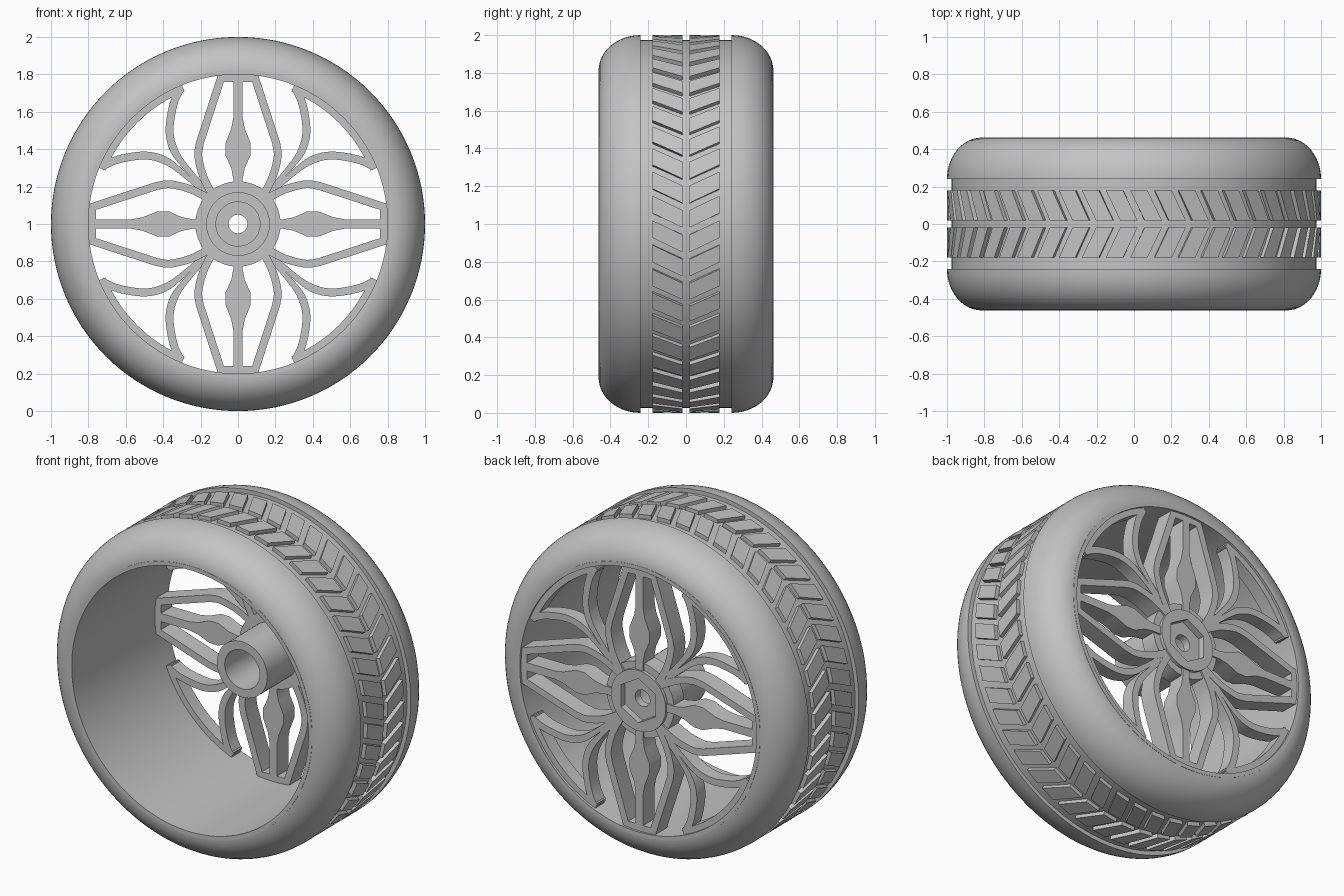
import bpy, bmesh, math
from mathutils import Vector

if "Cube" in bpy.data.objects:
    bpy.data.objects.remove(bpy.data.objects["Cube"], do_unlink=True)

GREY = (0.55, 0.55, 0.55, 1)
mat = bpy.data.materials.new("plain_grey")
mat.use_nodes = True
mat.diffuse_color = GREY
mat.node_tree.nodes["Principled BSDF"].inputs["Base Color"].default_value = GREY

PETAL_DEPTH = (0.34, 0.45)
ARC_DEPTH = (0.365, 0.448)


def finish(bm, name, smooth=30):
    bmesh.ops.recalc_face_normals(bm, faces=bm.faces)
    mesh = bpy.data.meshes.new(name)
    bm.to_mesh(mesh)
    bm.free()
    obj = bpy.data.objects.new(name, mesh)
    bpy.context.collection.objects.link(obj)
    mesh.materials.append(mat)
    if smooth:
        bpy.ops.object.select_all(action="DESELECT")
        obj.select_set(True)
        bpy.context.view_layer.objects.active = obj
        bpy.ops.object.shade_smooth_by_angle(angle=math.radians(smooth))
    return obj


def polar(angle, y, r):
    return Vector((r * math.sin(angle), y, 1 + r * math.cos(angle)))


def lathe(name, profile, sides=128):
    """Spin a closed (y, radius) profile around the axle."""
    bm = bmesh.new()
    rings = [[bm.verts.new(polar(math.tau * i / sides, y, r)) for y, r in profile]
             for i in range(sides)]
    n = len(profile)
    for i in range(sides):
        a, b = rings[i], rings[(i + 1) % sides]
        for j in range(n):
            k = (j + 1) % n
            bm.faces.new((a[j], a[k], b[k], b[j]))
    return finish(bm, name)


def prism(bm, low, high):
    """Closed solid between two matching loops of points."""
    a = [bm.verts.new(p) for p in low]
    b = [bm.verts.new(p) for p in high]
    bm.faces.new(a)
    bm.faces.new(b[::-1])
    for i in range(len(a)):
        j = (i + 1) % len(a)
        bm.faces.new((a[i], b[i], b[j], a[j]))


def spline(pts, steps=6):
    """Catmull-Rom curve through the points."""
    p = [Vector(q) for q in pts]
    p = [2 * p[0] - p[1]] + p + [2 * p[-1] - p[-2]]
    out = []
    for a, b, c, d in zip(p, p[1:], p[2:], p[3:]):
        for s in range(steps):
            t = s / steps
            out.append(0.5 * (2 * b + (c - a) * t + (2 * a - 5 * b + 4 * c - d) * t ** 2
                              + (3 * b - a - 3 * c + d) * t ** 3))
    return out + [p[-2]]


def ribbon(bm, path, half, depth, turn, flip=1):
    """Flat band along a path in the wheel plane, turned about the axle."""
    path = [Vector(p) for p in path]
    halves = half if isinstance(half, list) else [half] * len(path)
    c, s = math.cos(turn), math.sin(turn)
    front, back = depth
    sections = []
    for i, p in enumerate(path):
        d = (path[min(i + 1, len(path) - 1)] - path[max(i - 1, 0)]).normalized()
        side = Vector((-d.y, d.x)) * halves[i]
        sec = []
        for q, y in ((p + side, front), (p - side, front), (p - side, back), (p + side, back)):
            u, v = q.x * flip, q.y
            sec.append(bm.verts.new((u * c + v * s, y, 1 + v * c - u * s)))
        sections.append(sec)
    for a, b in zip(sections, sections[1:]):
        for j in range(4):
            k = (j + 1) % 4
            bm.faces.new((a[j], a[k], b[k], b[j]))
    bm.faces.new(sections[0])
    bm.faces.new(sections[-1][::-1])


# Tyre: rounded shoulders with a sunken tread channel
shoulder = [(0.24 + 0.222 * math.sin(t), 0.815 + 0.185 * math.cos(t))
            for t in (math.pi / 2 * i / 12 for i in range(13))]
half = [(0.24, 0.975)] + shoulder
lathe("tyre", [(-y, r) for y, r in reversed(half)] + half)

# Rim barrel lining the tyre
lathe("rim", [(-0.463, 0.825), (0.463, 0.825), (0.463, 0.8), (-0.463, 0.8)])

# Tread blocks: two slanted rows forming chevrons all the way round
bm = bmesh.new()
COUNT = 48
pitch, width, skew = math.tau / COUNT, math.radians(5.3), math.radians(4.4)
for i in range(COUNT):
    mid = (i + 0.5) * pitch
    for row in (-1, 1):
        ring = [(0.018, mid + skew / 2 - width / 2), (0.018, mid + skew / 2 + width / 2),
                (0.178, mid - skew / 2 + width / 2), (0.178, mid - skew / 2 - width / 2)]
        prism(bm, [polar(a, y * row, 0.965) for y, a in ring],
              [polar(a, y * row, 1.0) for y, a in ring])
finish(bm, "tread_blocks", smooth=0)

# Petal spokes: outline band, tip bar and centre bar with a swelling
petal = [(0.088, 0.79)] + spline([(0.205, 0.43), (0.212, 0.36), (0.188, 0.26), (0.15, 0.18), (0.12, 0.13)])
bar = [(0.15, 0.025), (0.24, 0.025), (0.30, 0.036), (0.37, 0.068), (0.43, 0.068),
       (0.51, 0.036), (0.57, 0.025), (0.79, 0.025)]
bm = bmesh.new()
for q in range(4):
    turn = q * math.pi / 2
    for flip in (-1, 1):
        ribbon(bm, petal, 0.021, PETAL_DEPTH, turn, flip)
    ribbon(bm, [(-0.1, 0.78), (0.1, 0.78)], 0.02, PETAL_DEPTH, turn)
    ribbon(bm, [(0, z) for z, w in bar], [w for z, w in bar], PETAL_DEPTH, turn)
finish(bm, "petal_spokes")

# Curved side spokes between the petals, tapering towards the hub
arc = spline([(0.305, 0.73), (0.345, 0.64), (0.366, 0.50), (0.342, 0.395), (0.28, 0.305), (0.15, 0.16)])
taper = [0.021 - 0.011 * max(0, i / (len(arc) - 1) - 0.6) / 0.4 for i in range(len(arc))]
bm = bmesh.new()
for q in range(4):
    for flip in (-1, 1):
        ribbon(bm, arc, taper, ARC_DEPTH, q * math.pi / 2, flip)
finish(bm, "curved_spokes")

# Rim bands joining the outer ends of each pair of curved spokes
angles = [math.radians(22 + 46 * i / 16) for i in range(17)]
bm = bmesh.new()
for q in range(4):
    ribbon(bm, [(0.784 * math.sin(a), 0.784 * math.cos(a)) for a in angles], 0.02,
           ARC_DEPTH, q * math.pi / 2)
finish(bm, "rim_bands")

# Hub: axle tube, flange and raised cap
hub = lathe("hub", [(0.04, 0.118), (0.04, 0.17), (0.34, 0.17), (0.34, 0.228), (0.44, 0.228),
                    (0.44, 0.185), (0.46, 0.185), (0.46, 0.05), (0.37, 0.05), (0.37, 0.118)], 64)

# Six-sided nut recess cut in the back of the hub
bm = bmesh.new()
prism(bm, *[[polar(math.tau * i / 6, y, 0.135) for i in range(6)] for y in (0.42, 0.5)])
cutter = finish(bm, "nut_cutter", smooth=0)
cutter.hide_render = True
mod = hub.modifiers.new("nut_recess", "BOOLEAN")
mod.operation, mod.object, mod.solver = "DIFFERENCE", cutter, "EXACT"
bpy.ops.object.select_all(action="DESELECT")
hub.select_set(True)
bpy.context.view_layer.objects.active = hub
bpy.ops.object.modifier_apply(modifier=mod.name)
bpy.data.objects.remove(cutter, do_unlink=True)
